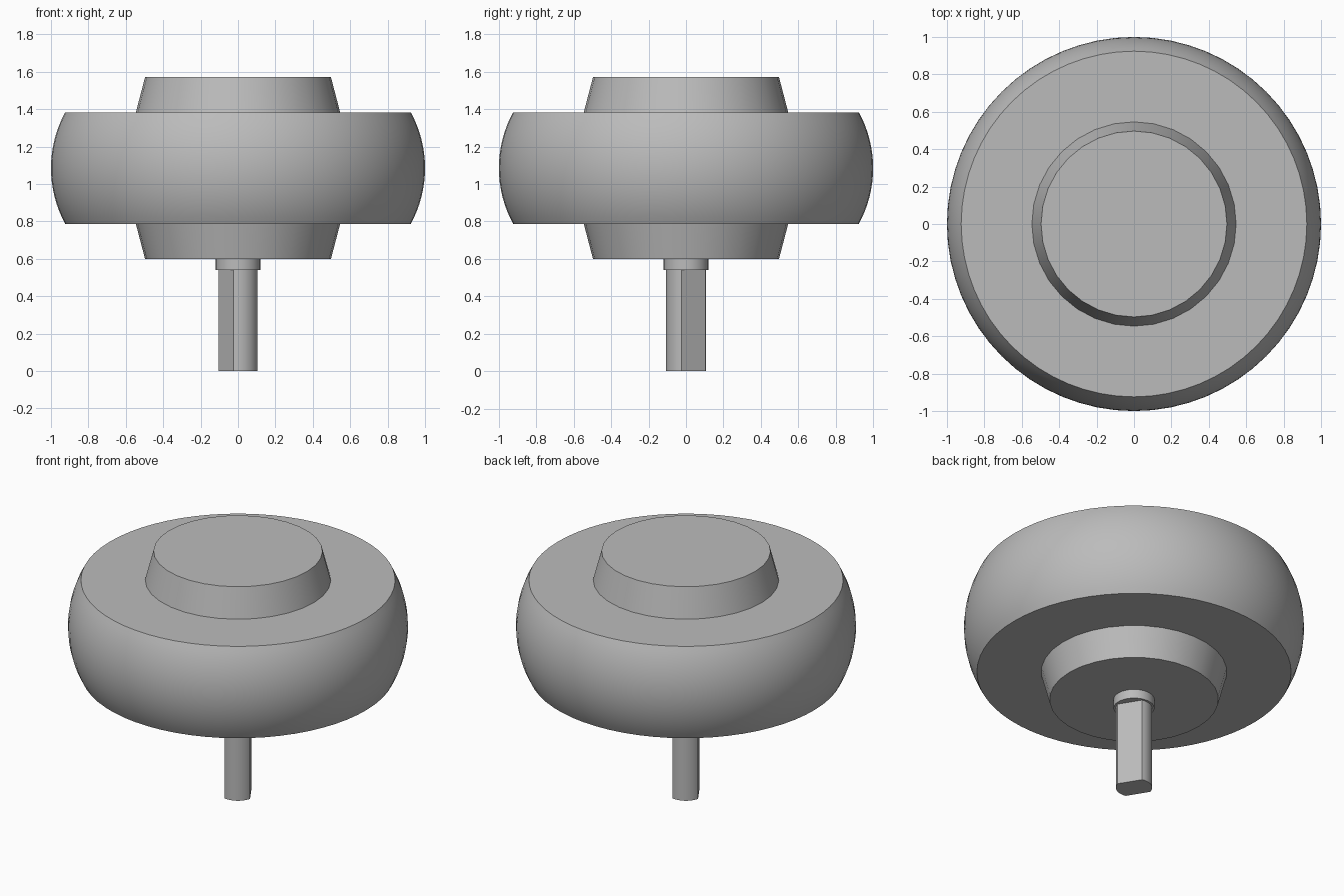
import bpy, bmesh, math

if "Cube" in bpy.data.objects:
    bpy.data.objects.remove(bpy.data.objects["Cube"], do_unlink=True)

grey = bpy.data.materials.new("plain grey")
grey.use_nodes = True
grey.diffuse_color = (0.5, 0.5, 0.5, 1)
grey.node_tree.nodes["Principled BSDF"].inputs["Base Color"].default_value = grey.diffuse_color


def finish(bm, name):
    """Turn a bmesh into a smooth object with sharp rims."""
    bmesh.ops.recalc_face_normals(bm, faces=bm.faces)
    mesh = bpy.data.meshes.new(name)
    bm.to_mesh(mesh)
    bm.free()
    mesh.materials.append(grey)
    obj = bpy.data.objects.new(name, mesh)
    bpy.context.collection.objects.link(obj)
    bpy.ops.object.select_all(action='DESELECT')
    obj.select_set(True)
    bpy.context.view_layer.objects.active = obj
    bpy.ops.object.shade_smooth_by_angle(angle=math.radians(30))


def stack(name, rings):
    """Skin a list of point rings and cap both ends."""
    bm = bmesh.new()
    loops = [[bm.verts.new(p) for p in ring] for ring in rings]
    n = len(loops[0])
    for low, high in zip(loops, loops[1:]):
        for i in range(n):
            j = (i + 1) % n
            bm.faces.new((low[i], low[j], high[j], high[i]))
    bm.faces.new(loops[0])
    bm.faces.new(loops[-1])
    finish(bm, name)


def circle(radius, z, sides):
    turn = 2 * math.pi / sides
    return [(radius * math.cos(i * turn), radius * math.sin(i * turn), z) for i in range(sides)]


# Tyre: bulging tread between two flat sides
MID, HALF, BULGE = 1.085, 0.298, 0.076
arc_radius = (HALF ** 2 + BULGE ** 2) / (2 * BULGE)
reach = math.asin(HALF / arc_radius)
tread = []
for i in range(17):
    a = reach * (i / 8 - 1)
    tread.append(circle(1 - arc_radius * (1 - math.cos(a)), MID + arc_radius * math.sin(a), 64))
stack("tyre", tread)

# Hubs: tapered discs on both sides
for name, side in (("upper_hub", 1), ("lower_hub", -1)):
    stack(name, [circle(0.547, MID + side * (HALF - 0.003), 32),
                 circle(0.497, MID + side * 0.486, 32)])

# Collar where the shaft meets the hub
stack("shaft_collar", [circle(0.12, z, 32) for z in (0.54, 0.61)])

# Shaft: round bar with two opposite flats
outline = []
for start in (76.6, 256.6):
    for i in range(13):
        a = math.radians(start + 90 * i / 12)
        outline.append((0.107 * math.cos(a), 0.107 * math.sin(a)))
stack("shaft", [[(x, y, z) for x, y in outline] for z in (0, 0.55)])
